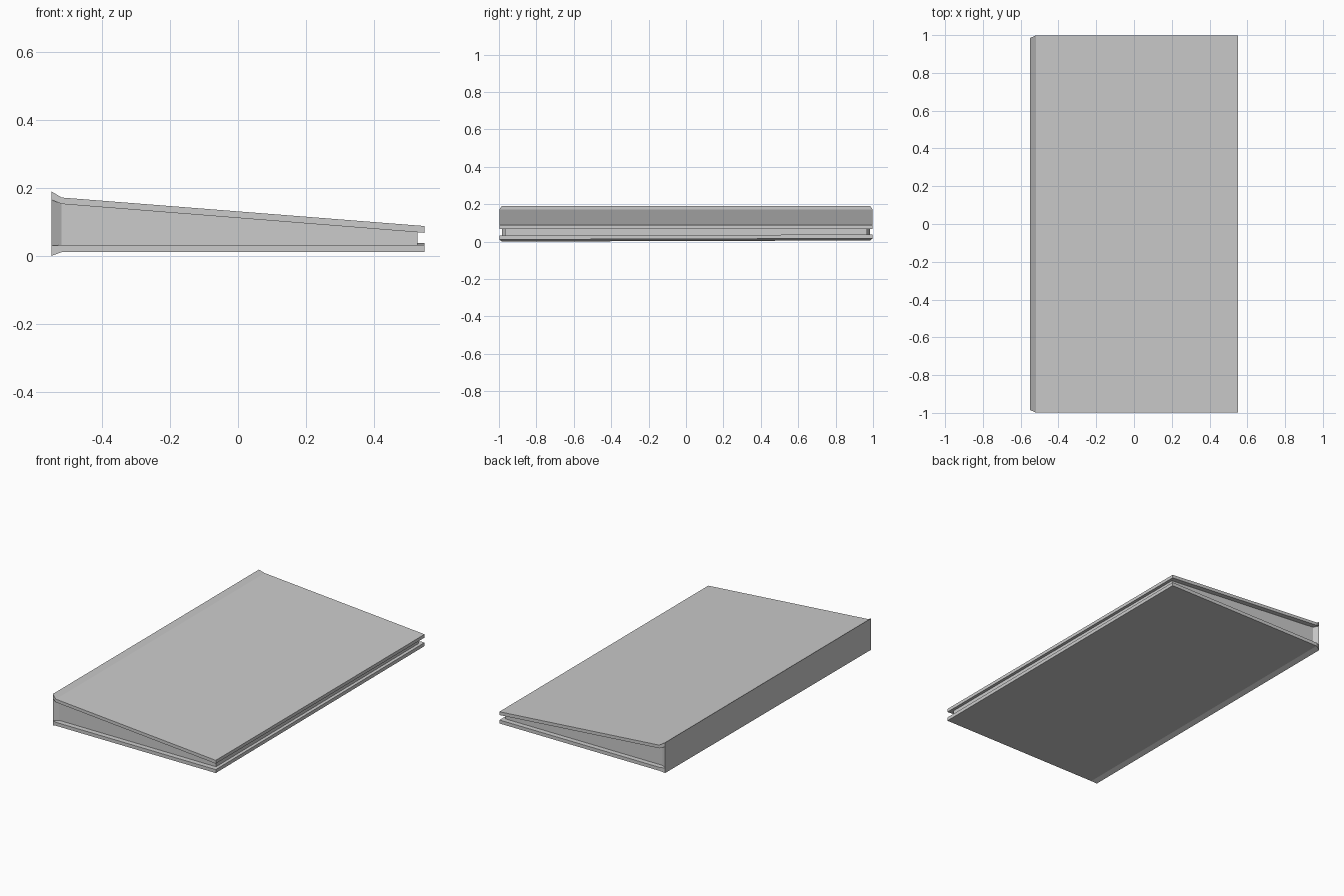
import bpy
import bmesh

cube = bpy.data.objects.get("Cube")
if cube:
    bpy.data.objects.remove(cube, do_unlink=True)

grey = bpy.data.materials.new("plain_grey")
grey.use_nodes = True
colour = (0.6, 0.6, 0.6, 1)
grey.diffuse_color = colour
grey.node_tree.nodes["Principled BSDF"].inputs["Base Color"].default_value = colour


def loft(name, sections, tilt=0.0):
    """Join rectangles (x, half width, bottom, top); tilt lifts the back edge."""
    bm = bmesh.new()
    rings = []
    for x, half, low, high in sections:
        corners = [(-half, low), (half, low + tilt), (half, high + tilt), (-half, high)]
        rings.append([bm.verts.new((x, y, z)) for y, z in corners])
    for a, b in zip(rings, rings[1:]):
        for i in range(4):
            j = (i + 1) % 4
            bm.faces.new((a[i], a[j], b[j], b[i]))
    bm.faces.new(rings[0])
    bm.faces.new(rings[-1])
    bmesh.ops.recalc_face_normals(bm, faces=bm.faces)
    mesh = bpy.data.meshes.new(name)
    bm.to_mesh(mesh)
    bm.free()
    mesh.materials.append(grey)
    obj = bpy.data.objects.new(name, mesh)
    bpy.context.collection.objects.link(obj)
    return obj


SPINE, HINGE, EDGE = -0.55, -0.52, 0.55

# Sloping upper cover, flared up at the spine
loft("top_cover", [(SPINE, 0.985, 0.165, 0.19),
                   (HINGE, 0.998, 0.153, 0.172),
                   (EDGE, 0.998, 0.068, 0.088)])

# Flat lower cover, flared down at the spine
loft("bottom_cover", [(SPINE, 0.985, 0.0, 0.03),
                      (HINGE, 0.998, 0.011, 0.032),
                      (EDGE, 0.998, 0.011, 0.032)], tilt=0.006)

# Spine wall between the covers and the recessed wedge of pages
loft("spine_and_pages", [(SPINE, 0.985, 0.03, 0.165),
                         (HINGE, 0.967, 0.03, 0.156),
                         (0.53, 0.967, 0.03, 0.072)])
